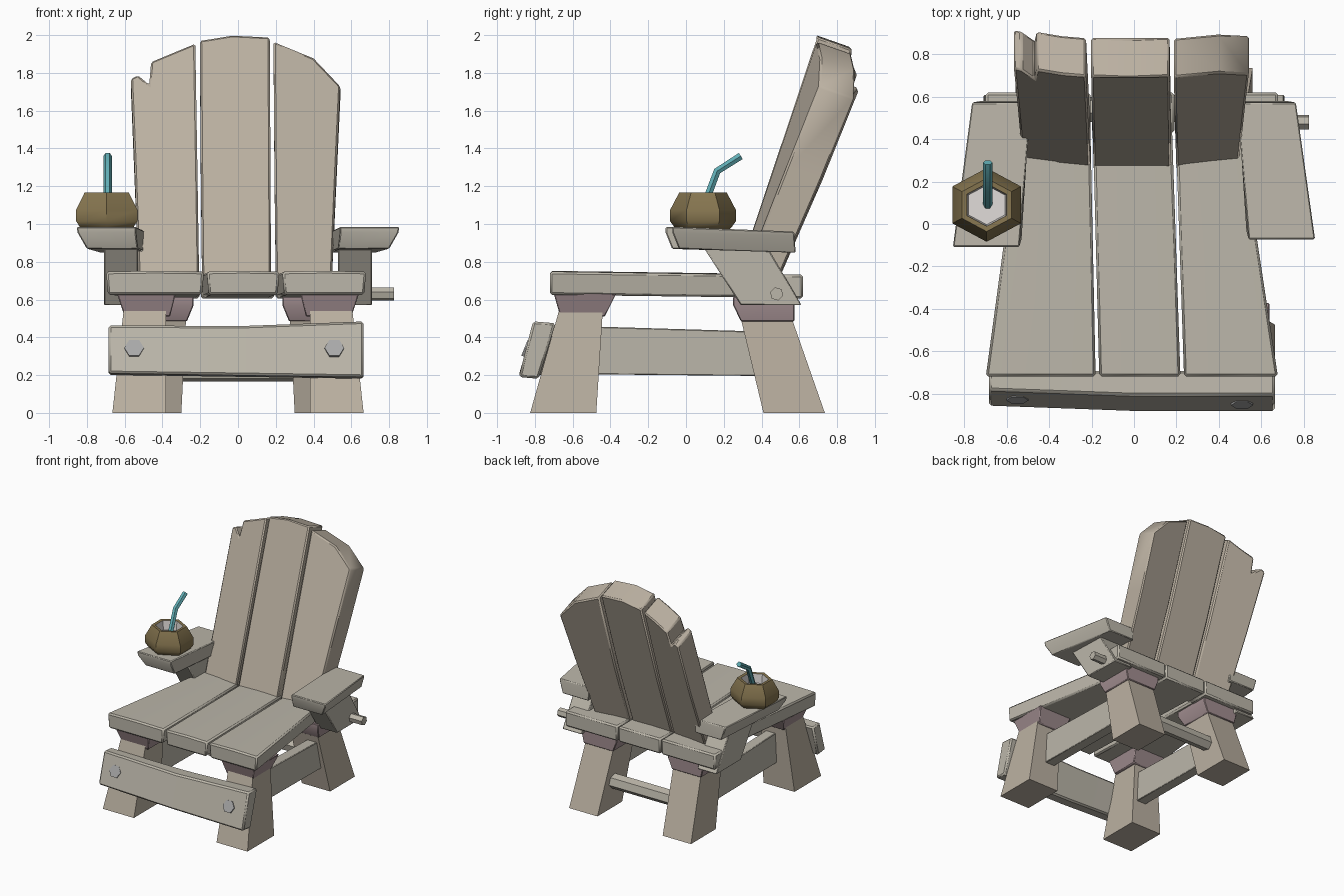
import bpy, bmesh, math
from mathutils import Vector

if "Cube" in bpy.data.objects:
    bpy.data.objects.remove(bpy.data.objects["Cube"])


def mat(name, c):
    m = bpy.data.materials.new(name)
    m.diffuse_color = (*c, 1)
    m.use_nodes = True
    m.node_tree.nodes["Principled BSDF"].inputs["Base Color"].default_value = m.diffuse_color
    return m


WOOD = mat("weathered_wood", (0.50, 0.47, 0.40))
TAN = mat("warm_wood", (0.50, 0.44, 0.36))
PINK = mat("cap_wood", (0.36, 0.27, 0.28))
SHELL = mat("shell", (0.24, 0.18, 0.08))
WHITE = mat("flesh", (0.75, 0.72, 0.70))
TEAL = mat("straw_teal", (0.12, 0.42, 0.46))
METAL = mat("bolt_metal", (0.40, 0.40, 0.40))


def loft(name, rings, material, bevel=0.012):
    """Closed solid through rings that have equal point counts."""
    bm = bmesh.new()
    vs = [[bm.verts.new(p) for p in r] for r in rings]
    n = len(rings[0])
    bm.faces.new(vs[0][::-1])
    bm.faces.new(vs[-1])
    for a, b in zip(vs, vs[1:]):
        for i in range(n):
            j = (i + 1) % n
            bm.faces.new((a[i], a[j], b[j], b[i]))
    bmesh.ops.recalc_face_normals(bm, faces=bm.faces)
    me = bpy.data.meshes.new(name)
    bm.to_mesh(me)
    bm.free()
    ob = bpy.data.objects.new(name, me)
    bpy.context.collection.objects.link(ob)
    me.materials.append(material)
    if bevel:
        b = ob.modifiers.new("bevel", "BEVEL")
        b.width, b.segments = bevel, 1
        b.limit_method, b.angle_limit = "ANGLE", math.radians(40)
    return ob


def rect(x0, x1, y0, y1, z):
    return [(x0, y0, z), (x1, y0, z), (x1, y1, z), (x0, y1, z)]


def rod(name, path, r, sides, material):
    pts = [Vector(p) for p in path]
    rings = []
    for i, p in enumerate(pts):
        d = (pts[min(i + 1, len(pts) - 1)] - pts[max(i - 1, 0)]).normalized()
        u = d.orthogonal().normalized()
        if abs(d.x) < 0.5:
            u = Vector((1, 0, 0))
        v = d.cross(u).normalized()
        rings.append([p + r * (math.cos(a) * u + math.sin(a) * v)
                      for a in (2 * math.pi * k / sides for k in range(sides))])
    return loft(name, rings, material, 0)


# Seat planks: (front x0, x1, rear x0, x1), tapering to the back
for i, (a, b, c, d) in enumerate([(-.70, -.18, -.54, -.205),
                                  (-.165, .22, -.195, .18),
                                  (.235, .68, .195, .50)]):
    rings = []
    for x0, x1, y, zb, zt in ((a, b, -.72, .625, .752), (c, d, .46, .61, .735)):
        rings.append([(x0 + .01, y, zb), (x1 - .01, y, zb), (x1, y, zt - .004),
                      ((x0 + x1) / 2, y, zt), (x0, y, zt - .004)])
    loft(f"seat_plank_{i}", rings, WOOD)

# Rear seat blocks behind the backrest
for i, (a, b) in enumerate([(-.70, -.205), (-.197, .19), (.198, .68)]):
    loft(f"rear_seat_block_{i}", [rect(a, b, .43, .62, .605), rect(a, b, .43, .62, .732)], WOOD)


# Backrest planks: front outlines leaned back and bowed
def lean(x, z):
    return .275 + .33 * (z - .75) + x * x * (.17 + .2 * (z - .75))


outlines = [
    [(-.525, .66), (-.36, .66), (-.205, .66), (-.215, 1.3), (-.226, 1.957), (-.34, 1.91),
     (-.46, 1.86), (-.47, 1.74), (-.53, 1.79), (-.567, 1.77), (-.548, 1.3)],
    [(-.19, .66), (-.01, .66), (.175, .66), (.172, 1.3), (.168, 1.99), (-.03, 2.0),
     (-.202, 1.972), (-.197, 1.3)],
    [(.20, .66), (.35, .66), (.495, .66), (.522, 1.3), (.542, 1.73), (.40, 1.88),
     (.188, 1.967), (.193, 1.3)],
]
for i, o in enumerate(outlines):
    front = [(x, lean(x, z), z) for x, z in o]
    back = [(x, lean(x, z) + .185, z - (.065 if z > 1 else 0)) for x, z in o]
    loft(f"back_plank_{i}", [front, back], TAN, .01)

# Armrests: underside narrower than the top
for side, s, y in (("left", -1, -.108), ("right", 1, -.072)):
    top = [(s * .54, y, .985), (s * .855, y, .985), (s * .765, .572, .96), (s * .485, .572, .96)]
    mid = [(s * .54, y, .955), (s * .85, y, .955), (s * .76, .575, .94), (s * .485, .575, .94)]
    low = [(s * .53, y + .035, .868), (s * .80, y + .035, .868), (s * .73, .58, .848), (s * .49, .58, .848)]
    loft(f"{side}_armrest", [low, mid, top], WOOD, 0.006)
    # Slanted arm support
    prof = [(.09, .88), (.43, .88), (.612, .57), (.29, .57)]
    loft(f"{side}_arm_support", [[(s * .53, p, z) for p, z in prof],
                                 [(s * .71, p, z) for p, z in prof]], WOOD, .006)

# Peg sticking out of the right support
rod("arm_peg", [(.62, .48, .63), (.825, .48, .63)], .036, 6, WOOD)

# Legs, wedge caps and side boards
for side, s in (("left", -1), ("right", 1)):
    def ring(x0, x1, y0, y1, z):
        return rect(s * x0, s * x1, y0, y1, z)
    loft(f"{side}_front_leg", [ring(.38, .665, -.825, -.475, 0), ring(.38, .605, -.67, -.44, .55)], TAN, 0)
    loft(f"{side}_front_cap", [ring(.36, .60, -.665, -.43, .51), ring(.33, .64, -.70, -.37, .63)], PINK, .005)
    loft(f"{side}_back_leg", [ring(.30, .56, .41, .735, 0), ring(.275, .53, .29, .56, .50)], TAN, 0)
    loft(f"{side}_back_cap", [ring(.27, .54, .29, .575, .485), ring(.235, .56, .25, .575, .57),
                              ring(.235, .56, .25, .575, .615)], PINK, .005)
    prof = [(-.60, .205), (.46, .195), (.42, .43), (-.58, .46)]
    loft(f"{side}_side_board", [[(s * .42, y, z) for y, z in prof],
                                [(s * .51, y, z) for y, z in prof]], WOOD, .005)

# Stretcher between the back legs
rod("back_stretcher", [(-.42, .54, .225), (.42, .54, .225)], .06, 6, WOOD)

# Tilted front board with two hexagonal bolts
rings = []
for x, zb, zt, dy in ((-.685, .20, .465, .025), (0, .19, .46, 0), (.665, .18, .485, 0)):
    rings.append([(x, -.885 + dy, zb + .01), (x, -.78 + dy, zb), (x, -.69, zt - .01), (x, -.81 + dy, zt)])
loft("front_board", rings, WOOD)
for i, (x, y) in enumerate(((-.55, -.832), (.51, -.855))):
    rod(f"bolt_{i}", [(x, y + .05, .325), (x, y, .345)], .052, 6, METAL)


# Hexagonal coconut cup
def hexagon(r, z):
    return [(-.695 + r * math.cos(a), .09 + .93 * r * math.sin(a), z)
            for a in (math.radians(30 + 60 * k) for k in range(6))]


cup = loft("coconut_cup", [hexagon(r, z) for r, z in
                           ((.14, .965), (.165, .985), (.187, 1.015), (.187, 1.075), (.135, 1.167),
                            (.108, 1.165), (.10, 1.09))], SHELL, 0)
cup.data.materials.append(WHITE)
for p in cup.data.polygons:
    if all(math.hypot(cup.data.vertices[v].co.x + .695, cup.data.vertices[v].co.y - .09) < .12
           and cup.data.vertices[v].co.z > 1.05 for v in p.vertices):
        p.material_index = 1

# Bent drinking straw
rod("straw", [(-.69, .09, 1.08), (-.69, .165, 1.28), (-.69, .29, 1.36)], .022, 6, TEAL)

# Smooth shading with sharp edges kept
for ob in bpy.context.collection.objects:
    ob.select_set(True)
bpy.context.view_layer.objects.active = cup
bpy.ops.object.shade_smooth_by_angle(angle=math.radians(50))
